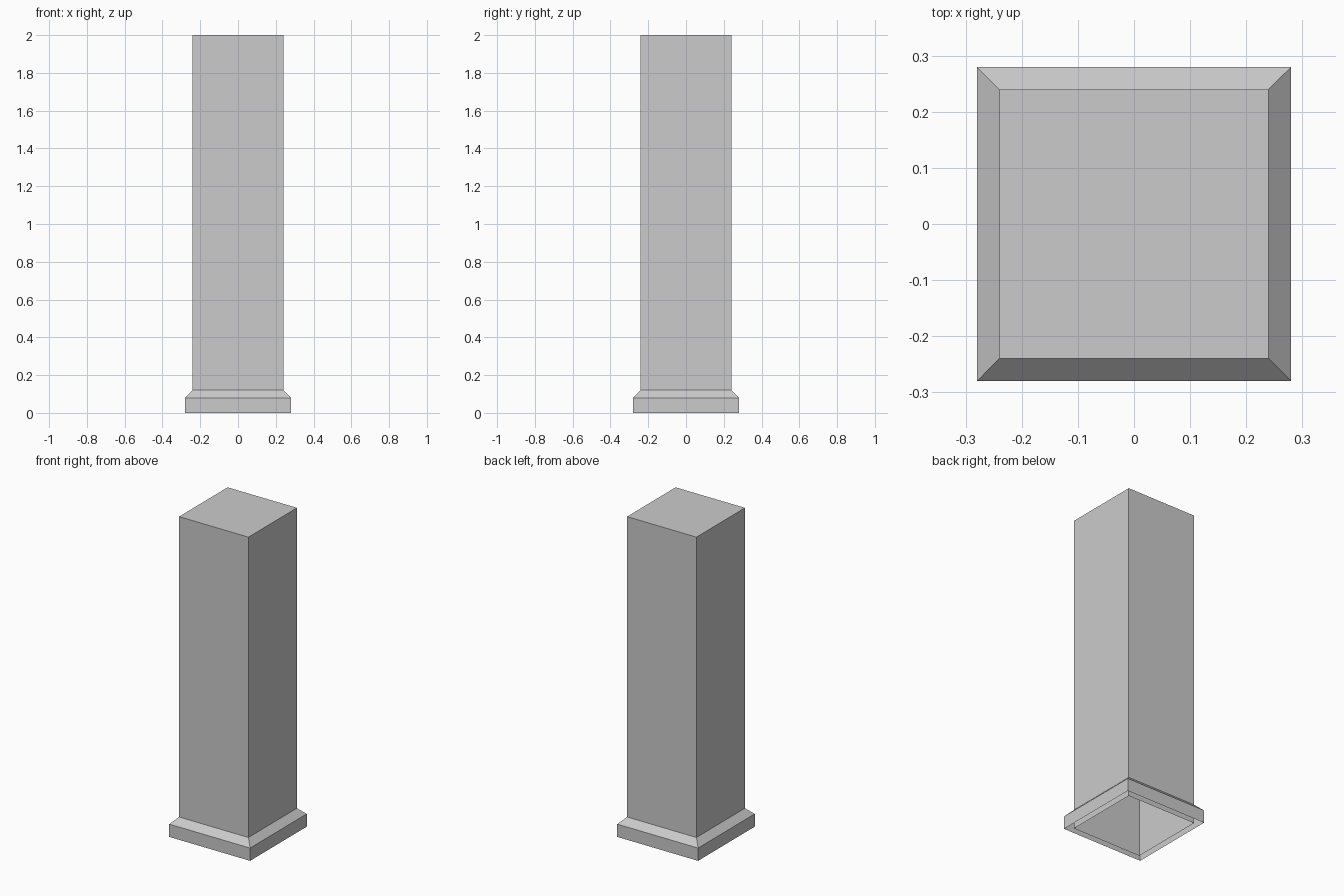
import bpy, bmesh

if "Cube" in bpy.data.objects:
    bpy.data.objects.remove(bpy.data.objects["Cube"])


def square_sweep(name, profile, cap_top=False):
    """Sweep a (half width, height) profile round a square, open underneath."""
    bm = bmesh.new()
    rings = [[bm.verts.new((sx * h, sy * h, z))
              for sx, sy in ((-1, -1), (1, -1), (1, 1), (-1, 1))]
             for h, z in profile]
    for low, high in zip(rings, rings[1:]):
        for i in range(4):
            j = (i + 1) % 4
            bm.faces.new((low[i], low[j], high[j], high[i]))
    if cap_top:
        bm.faces.new(rings[-1])
    mesh = bpy.data.meshes.new(name)
    bm.to_mesh(mesh)
    bm.free()
    obj = bpy.data.objects.new(name, mesh)
    bpy.context.collection.objects.link(obj)
    return obj


# Hollow square shaft, closed on top
square_sweep("pillar_shaft", [(0.24, 0), (0.24, 2)], cap_top=True)

# Skirting with a sloped upper edge that meets the shaft
square_sweep("base_skirting", [(0.28, 0), (0.28, 0.08), (0.24, 0.12)])
